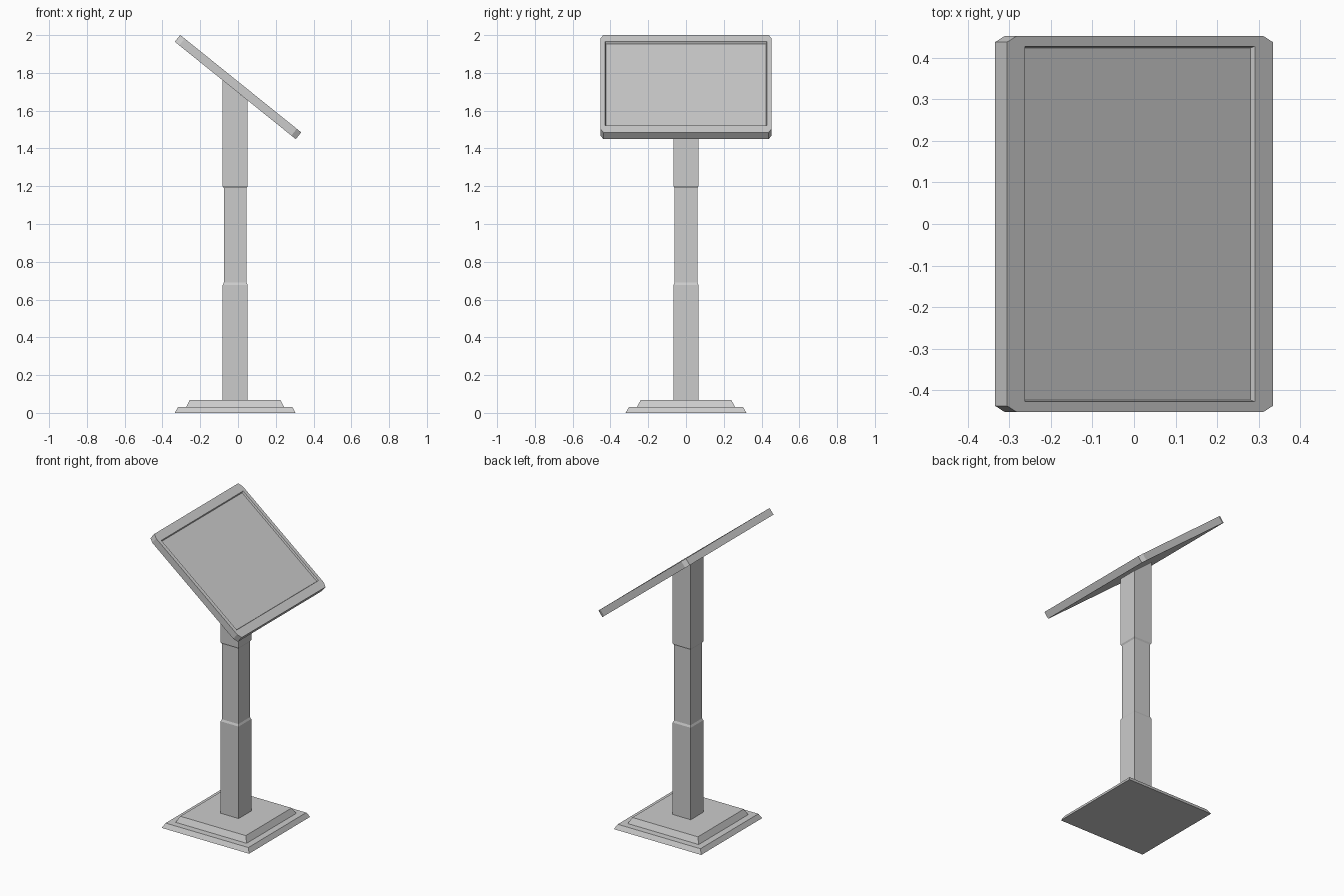
import bpy, bmesh, math
from mathutils import Matrix

if "Cube" in bpy.data.objects:
    bpy.data.objects.remove(bpy.data.objects["Cube"])

CX = -0.015                                   # axis of base and post
TILT = math.atan2(0.515, 0.64)                # slope of the display


def finish(name, bm, matrix=Matrix()):
    bm.normal_update()
    bmesh.ops.recalc_face_normals(bm, faces=bm.faces)
    mesh = bpy.data.meshes.new(name)
    bm.to_mesh(mesh)
    bm.free()
    obj = bpy.data.objects.new(name, mesh)
    obj.matrix_world = matrix
    bpy.context.collection.objects.link(obj)
    return obj


def ring(bm, points, z):
    return [bm.verts.new((x, y, z(x) if callable(z) else z)) for x, y in points]


def bridge(bm, a, b):
    n = len(a)
    for i in range(n):
        j = (i + 1) % n
        bm.faces.new((a[i], a[j], b[j], b[i]))


def rect(hx, hy, cx=0.0):
    return [(cx + hx, -hy), (cx + hx, hy), (cx - hx, hy), (cx - hx, -hy)]


def stacked(name, sections):
    """Square column through (half width, height) sections."""
    bm = bmesh.new()
    rings = [ring(bm, rect(h, h, CX), z) for h, z in sections]
    for a, b in zip(rings, rings[1:]):
        bridge(bm, a, b)
    bm.faces.new(rings[0])
    bm.faces.new(rings[-1])
    return finish(name, bm)


# Two-tier base with sloping edges
stacked("base", [(0.32, 0), (0.303, 0.03), (0.26, 0.03), (0.24, 0.068)])

# Post with slimmer middle, cut off at the slope of the display underside
under = lambda x: 1.965 - math.tan(TILT) * (x + 0.335)
stacked("post", [(0.066, 0.068), (0.066, 0.677), (0.06, 0.69), (0.06, 1.19),
                 (0.066, 1.2), (0.066, under)])

# Tilted display: chamfered slab with a shallow rectangular recess
HU, HV, T = 0.411, 0.453, 0.023
CU, CV = 0.03, 0.015
outline = []
for sx, sy in ((1, -1), (1, 1), (-1, 1), (-1, -1)):
    pair = [(sx * (HU - CU), sy * HV), (sx * HU, sy * (HV - CV))]
    outline += pair if sx * sy < 0 else pair[::-1]

bm = bmesh.new()
bottom = ring(bm, outline, -T)
top = ring(bm, outline, T)
rim = ring(bm, rect(HU - 0.056, HV - 0.025), T)
floor = ring(bm, rect(HU - 0.06, HV - 0.029), T - 0.012)
bridge(bm, bottom, top)
bridge(bm, rim, floor)
bm.faces.new(bottom)
bm.faces.new(floor)
for i in range(4):                            # bezel: corners and sides
    j = (i + 1) % 4
    bm.faces.new((top[2 * i], top[2 * i + 1], rim[i]))
    bm.faces.new((top[2 * i + 1], top[2 * j], rim[j], rim[i]))
finish("display_panel", bm,
       Matrix.Translation((0, 0, 1.725)) @ Matrix.Rotation(TILT, 4, 'Y'))
